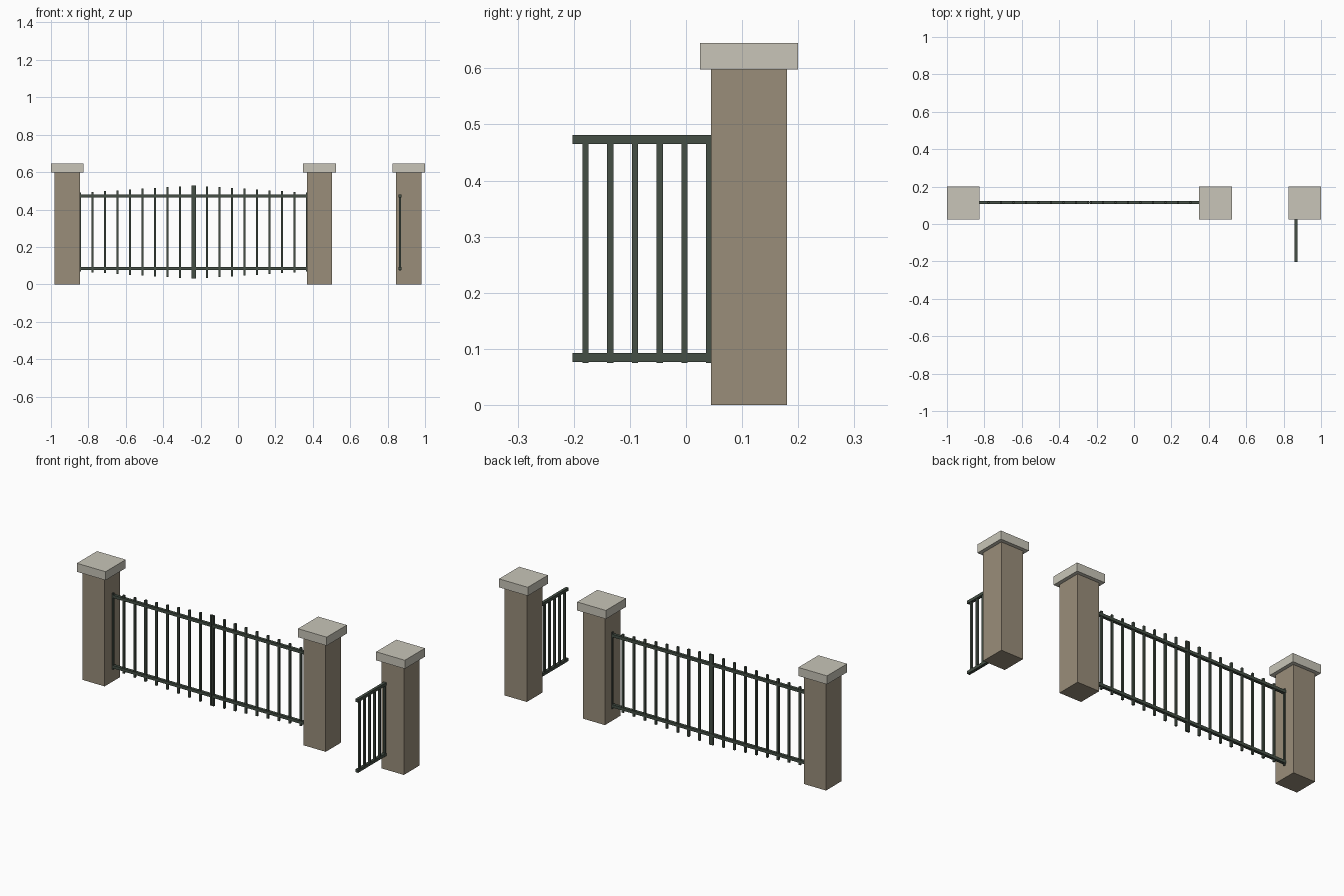
import bpy
import bmesh
from mathutils import Vector

if "Cube" in bpy.data.objects:
    bpy.data.objects.remove(bpy.data.objects["Cube"])


def material(name, rgb):
    m = bpy.data.materials.new(name)
    m.diffuse_color = (*rgb, 1)
    m.use_nodes = True
    m.node_tree.nodes["Principled BSDF"].inputs["Base Color"].default_value = m.diffuse_color
    return m


STONE = material("brown stone", (0.32, 0.27, 0.195))
CAP = material("pale stone", (0.58, 0.56, 0.48))
IRON = material("dark green iron", (0.058, 0.078, 0.059))


def boxes(name, mat, spans):
    """One object made of boxes, each given as (low corner, high corner)."""
    bm = bmesh.new()
    for lo, hi in spans:
        lo, hi = Vector(lo), Vector(hi)
        verts = bmesh.ops.create_cube(bm, size=1)["verts"]
        bmesh.ops.scale(bm, vec=hi - lo, verts=verts)
        bmesh.ops.translate(bm, vec=(lo + hi) / 2, verts=verts)
    me = bpy.data.meshes.new(name)
    bm.to_mesh(me)
    bm.free()
    me.materials.append(mat)
    ob = bpy.data.objects.new(name, me)
    bpy.context.collection.objects.link(ob)
    return ob


# Stone pillars with overhanging caps
PY = 0.1125
for label, x in (("left", -0.9125), ("middle", 0.436), ("right", 0.9125)):
    w, c = 0.0675, 0.0875
    boxes(label + "_pillar", STONE, [((x - w, PY - w, 0), (x + w, PY + w, 0.6))])
    boxes(label + "_pillar_cap", CAP, [((x - c, PY - c, 0.598), (x + c, PY + c, 0.645))])

RAILS = ((0.077, 0.093), (0.465, 0.481))
R, B = 0.008, 0.0055     # half thickness of rails and bars
GY, GX, MID = 0.116, -0.2375, 0.279

# Double gate: two mirrored leaves, bars growing longer toward the middle
for label, s in (("left", -1), ("right", 1)):
    a, b = sorted((GX + s * 0.002, GX + s * 0.61))
    boxes(label + "_gate_rails", IRON,
          [((a, GY - R, z0), (b, GY + R, z1)) for z0, z1 in RAILS])
    bars = []
    for i in range(10):
        x = GX + s * (0.0062 + i * 0.0667)
        h = 0.249 - i * 0.0042
        bars.append(((x - B, GY - B, MID - h), (x + B, GY + B, MID + h)))
    boxes(label + "_gate_bars", IRON, bars)

# Small side gate standing open, at right angles to the wall line
SX = 0.8655
boxes("side_gate_rails", IRON,
      [((SX - R, -0.202, z0), (SX + R, 0.05, z1)) for z0, z1 in RAILS])
boxes("side_gate_bars", IRON,
      [((SX - B, y - B, 0.075), (SX + B, y + B, 0.479))
       for y in (-0.179 + i * 0.0441 for i in range(6))])
